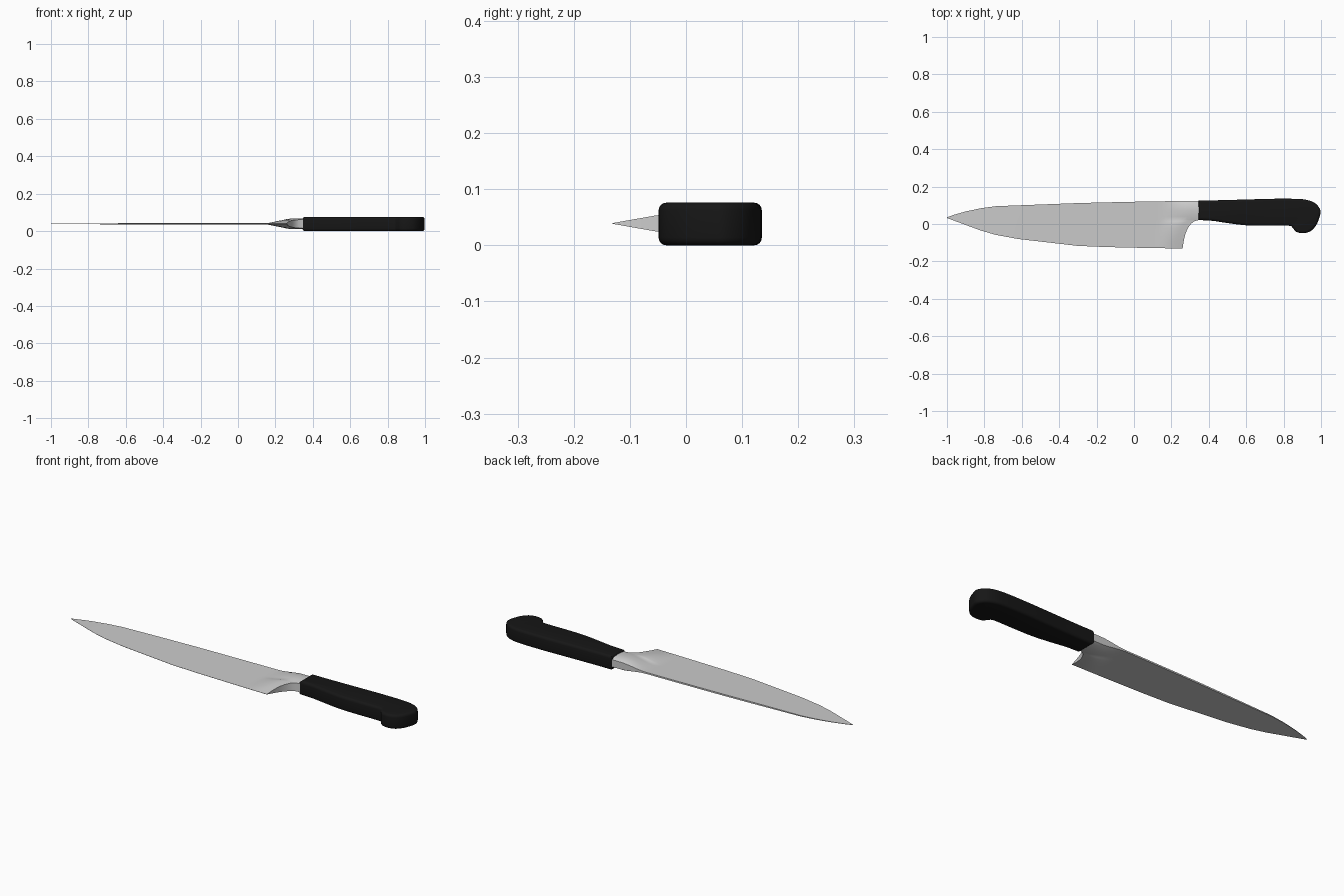
import bpy, bmesh
from mathutils import Vector

if "Cube" in bpy.data.objects:
    bpy.data.objects.remove(bpy.data.objects["Cube"])

ZC = 0.039


def interp(table, x):
    for (x0, y0), (x1, y1) in zip(table, table[1:]):
        if x <= x1:
            return y0 + (y1 - y0) * (x - x0) / (x1 - x0)
    return table[-1][1]


def spline(pts, n=4):
    # Catmull-Rom through an open list of 2D points
    p = [Vector(q) for q in [pts[0]] + pts + [pts[-1]]]
    out = []
    for a, b, c, d in zip(p, p[1:], p[2:], p[3:]):
        for i in range(n):
            t = i / n
            out.append(0.5 * (2 * b + (c - a) * t + (2 * a - 5 * b + 4 * c - d) * t ** 2
                              + (3 * b - a - 3 * c + d) * t ** 3))
    return out + [p[-1]]


def finish(bm, name, angle, color=None):
    bmesh.ops.recalc_face_normals(bm, faces=bm.faces)
    me = bpy.data.meshes.new(name)
    bm.to_mesh(me)
    bm.free()
    ob = bpy.data.objects.new(name, me)
    bpy.context.collection.objects.link(ob)
    bpy.ops.object.select_all(action='DESELECT')
    ob.select_set(True)
    bpy.context.view_layer.objects.active = ob
    bpy.ops.object.shade_smooth_by_angle(angle=angle)
    if color:
        mat = bpy.data.materials.new(name + "_colour")
        mat.diffuse_color = color
        mat.use_nodes = True
        mat.node_tree.nodes["Principled BSDF"].inputs["Base Color"].default_value = mat.diffuse_color
        me.materials.append(mat)


# Blade with bolster: grid of columns from tip to heel, mirrored in thickness
spine = [(-1, .036), (-.96, .050), (-.9, .067), (-.82, .084), (-.74, .095),
         (-.27, .113), (.1, .121), (.35, .125)]
edge = [(-1, .032), (-.9, -.005), (-.8, -.042), (-.72, -.063), (-.62, -.080),
        (-.3, -.117), (-.2, -.122), (.05, -.128), (.26, -.131)]
# heel curve and bolster end: x, y, half thickness
heel = [(.26, -.131, .0006), (.265, -.095, .007), (.274, -.055, .014), (.288, -.022, .018),
        (.305, .002, .021), (.325, .016, .022), (.352, .022, .023), (.352, .040, .028),
        (.352, .075, .029), (.352, .108, .028), (.352, .124, .019)]
vs = [(y - heel[0][1]) / (heel[-1][1] - heel[0][1]) for _, y, _ in heel]
X1 = 0.08


def station(x):
    lo, hi = interp(edge, x), interp(spine, x)
    s = min(1, (x + 1) / 0.5)
    return [(x, lo + (hi - lo) * v, 0.0005 + 0.0035 * v * s) for v in vs]


columns = [station(x) for x in (-1, -.96, -.9, -.82, -.74, -.62, -.45, -.3, -.15, X1)]
base = columns[-1]
for i in range(1, 13):
    t = i / 12
    k = min(1, max(0, (t - 0.25) / 0.55))
    k = k * k * (3 - 2 * k)
    columns.append([(a[0] + (b[0] - a[0]) * t, a[1] + (b[1] - a[1]) * t,
                     a[2] + (b[2] - a[2]) * k) for a, b in zip(base, heel)])

bm = bmesh.new()
rings = []
for col in columns:
    ring = [bm.verts.new((x, y, ZC + h)) for x, y, h in col]
    ring += [bm.verts.new((x, y, ZC - h)) for x, y, h in reversed(col)]
    rings.append(ring)
n = len(rings[0])
for r0, r1 in zip(rings, rings[1:]):
    for j in range(n):
        bm.faces.new((r0[j], r0[(j + 1) % n], r1[(j + 1) % n], r1[j]))
for ring in (rings[0], rings[-1]):
    for j in range(n // 2 - 1):
        bm.faces.new((ring[j], ring[j + 1], ring[n - 2 - j], ring[n - 1 - j]))
finish(bm, "blade", 0.6)

# Handle: extruded outline with a hooked butt and rounded rims
outline = spline([(.345, .126), (.45, .127), (.6, .131), (.75, .135), (.88, .134), (.935, .126),
                  (.975, .106), (.997, .072), (.993, .040), (.975, -.005), (.945, -.038),
                  (.905, -.049), (.868, -.042), (.848, -.020), (.825, -.009), (.7, -.009),
                  (.6, -.007), (.5, .005), (.42, .017), (.345, .021)])
bm = bmesh.new()
face = bm.faces.new([bm.verts.new((p.x, p.y, 0)) for p in outline])
top = bmesh.ops.extrude_face_region(bm, geom=[face])["geom"]
bmesh.ops.translate(bm, vec=(0, 0, 0.076), verts=[g for g in top if isinstance(g, bmesh.types.BMVert)])
bmesh.ops.recalc_face_normals(bm, faces=bm.faces)
rims = [e for e in bm.edges if abs(e.verts[0].co.z - e.verts[1].co.z) < 1e-6]
bmesh.ops.bevel(bm, geom=rims, offset=0.014, offset_type='OFFSET', segments=4, profile=0.5,
                affect='EDGES', clamp_overlap=False)
finish(bm, "handle", 0.7, (0.008, 0.008, 0.008, 1))
